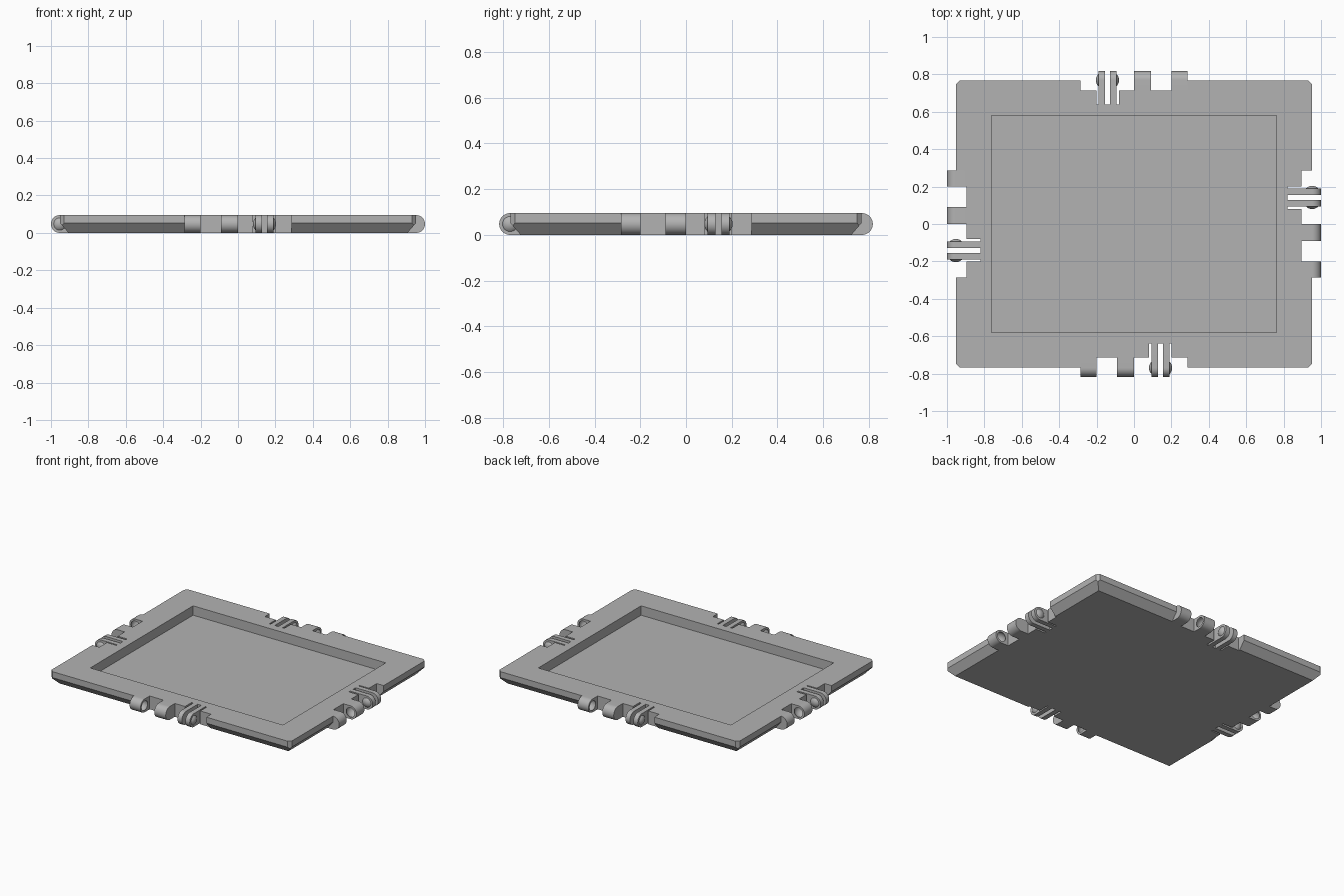
import bpy, bmesh, math
from mathutils import Matrix, Vector

cube = bpy.data.objects.get("Cube")
if cube:
    bpy.data.objects.remove(cube, do_unlink=True)

grey = bpy.data.materials.new("grey plastic")
grey.use_nodes = True
grey.diffuse_color = (0.45, 0.45, 0.45, 1)
grey.node_tree.nodes["Principled BSDF"].inputs["Base Color"].default_value = (0.45, 0.45, 0.45, 1)

HX, HY, H = 0.951, 0.768, 0.095      # half sizes and thickness of the tray
BEVEL, BEVEL_Z, CORNER = 0.045, 0.052, 0.02
RX, RY, FLOOR = 0.762, 0.581, 0.028  # recess
OUT, NOTCH, SLOT = 0.049, 0.055, 0.13
R = H / 2
BALL, CAP = 0.046, 0.014             # snap bump radius and height


def to_object(name, bm):
    bmesh.ops.recalc_face_normals(bm, faces=bm.faces)
    mesh = bpy.data.meshes.new(name)
    bm.to_mesh(mesh)
    bm.free()
    mesh.materials.append(grey)
    obj = bpy.data.objects.new(name, mesh)
    bpy.context.scene.collection.objects.link(obj)
    return obj


def box(name, x0, x1, y0, y1, z0, z1):
    bm = bmesh.new()
    bmesh.ops.create_cube(bm, size=1)
    for v in bm.verts:
        v.co = (x1 if v.co.x > 0 else x0, y1 if v.co.y > 0 else y0, z1 if v.co.z > 0 else z0)
    return to_object(name, bm)


def cut(obj, cutters):
    for c in cutters:
        mod = obj.modifiers.new("cut", "BOOLEAN")
        mod.operation, mod.solver, mod.object = "DIFFERENCE", "EXACT", c
    bpy.context.view_layer.update()
    graph = bpy.context.evaluated_depsgraph_get()
    mesh = bpy.data.meshes.new_from_object(obj.evaluated_get(graph))
    obj.modifiers.clear()
    obj.data = mesh
    for c in cutters:
        bpy.data.objects.remove(c, do_unlink=True)


def ball(center, keep=0):
    """Sphere with its pole along x; keep=+-1 leaves only the cap on that side."""
    bm = bmesh.new()
    bmesh.ops.create_uvsphere(bm, u_segments=32, v_segments=24, radius=BALL,
                              matrix=Matrix.Translation(center) @ Matrix.Rotation(math.pi / 2, 4, "Y"))
    if keep:
        face = Vector(center) + Vector((keep * (BALL - CAP), 0, 0))
        bmesh.ops.bisect_plane(bm, geom=bm.verts[:] + bm.edges[:] + bm.faces[:],
                               plane_co=face, plane_no=(keep, 0, 0), clear_inner=True)
    return to_object("snap_bump" if keep else "ball_cutter", bm)


def lug(name, x0, x1, back, front):
    """Bar along y with a fully rounded outer end."""
    points = [(-back, 0), (-back, H)]
    for i in range(25):
        a = math.pi * i / 24
        points.append((-(front - R) - R * math.sin(a), R + R * math.cos(a)))
    bm = bmesh.new()
    face = bm.faces.new([bm.verts.new((x0, y, z)) for y, z in reversed(points)])
    new = bmesh.ops.extrude_face_region(bm, geom=[face])["geom"]
    bmesh.ops.translate(bm, vec=(x1 - x0, 0, 0),
                        verts=[g for g in new if isinstance(g, bmesh.types.BMVert)])
    return to_object(name, bm)


# Tray: block with sloped underside edges and clipped corners
bm = bmesh.new()
rings = []
for inset, z in ((BEVEL, 0), (0, BEVEL_Z), (0, H)):
    rings.append([bm.verts.new((sx * (HX - inset), sy * (HY - inset), z))
                  for sx, sy in ((-1, -1), (1, -1), (1, 1), (-1, 1))])
bm.faces.new(rings[0])
bm.faces.new(rings[-1])
for low, high in zip(rings, rings[1:]):
    for i in range(4):
        j = (i + 1) % 4
        bm.faces.new((low[i], low[j], high[j], high[i]))
for sx in (-1, 1):
    for sy in (-1, 1):
        bmesh.ops.bisect_plane(bm, geom=bm.verts[:] + bm.edges[:] + bm.faces[:],
                               plane_co=(sx * (HX - CORNER), sy * HY, 0),
                               plane_no=(sx, sy, 0), clear_outer=True)
        bmesh.ops.holes_fill(bm, edges=[e for e in bm.edges if e.is_boundary], sides=0)
tray = to_object("tray", bm)
cutters = [box("recess_cutter", -RX, RX, -RY, RY, FLOOR, 1)]

# Hinges: one set per side, each a quarter turn from the last
parts = []
for k, side in enumerate(("front", "left", "back", "right")):
    edge = HX if k % 2 else HY
    axis = edge + OUT - R
    turn = Matrix.Rotation(k * math.pi / 2, 4, "Z")
    notch = box("notch_cutter", -0.285, 0.287, -edge - 1, -edge + NOTCH, -1, 1)
    slot = box("slot_cutter", 0.08, 0.2, -edge - 1, -edge + SLOT, -1, 1)
    for c in (notch, slot):
        c.data.transform(turn)
    cutters += [notch, slot]

    # Two fixed knuckles with dimples facing each other
    group = []
    for name, x0, x1, dimple in (("outer", -0.285, -0.2, -0.2 + BALL - CAP - 0.014 - 2 * (BALL - CAP - 0.007)),
                                 ("inner", -0.09, 0, -0.09 - BALL + CAP + 0.014 + 2 * (BALL - CAP - 0.007))):
        knuckle = lug(f"{side}_{name}_knuckle", x0, x1, edge - NOTCH, edge + OUT)
        cut(knuckle, [ball((dimple, -axis, R))])
        group.append(knuckle)

    # Two springy fingers with a snap bump on each outer face
    for name, x0, x1, sign in (("first", 0.094, 0.128, -1), ("second", 0.156, 0.19, 1)):
        group.append(lug(f"{side}_{name}_finger", x0, x1, edge - SLOT, edge + OUT))
        face = x1 if sign > 0 else x0
        bump = ball((face - sign * (BALL - CAP), -axis, R), sign)
        bump.name = f"{side}_{name}_bump"
        group.append(bump)
    for obj in group:
        obj.data.transform(turn)
    parts += group

cut(tray, cutters)
parts.append(tray)

bpy.ops.object.select_all(action="DESELECT")
for obj in parts:
    obj.select_set(True)
bpy.context.view_layer.objects.active = tray
bpy.ops.object.shade_smooth_by_angle(angle=math.radians(30))
